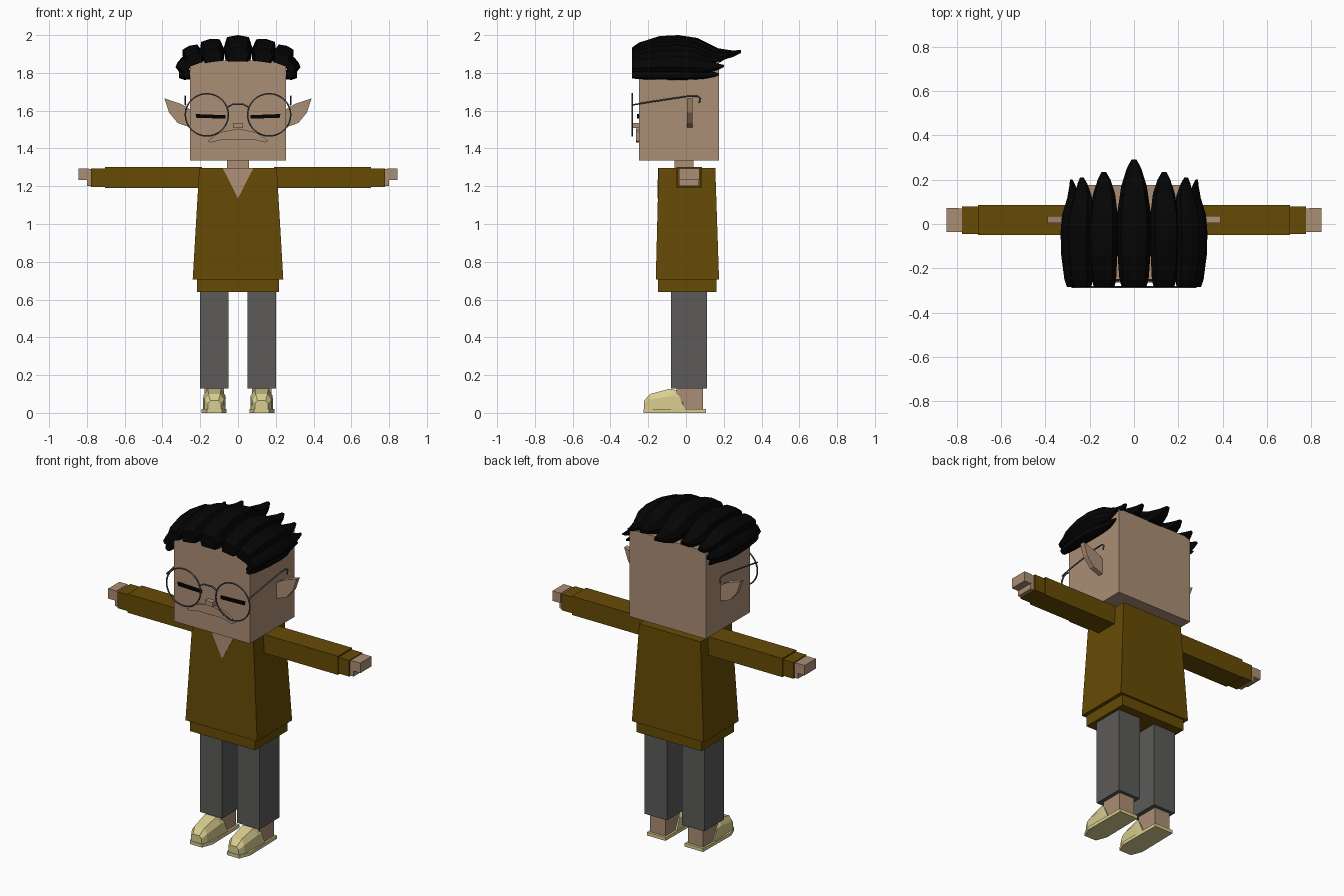
import bpy, bmesh, math
from mathutils import Vector, Matrix

cube = bpy.data.objects.get("Cube")
if cube:
    bpy.data.objects.remove(cube, do_unlink=True)


def material(name, rgb):
    m = bpy.data.materials.new(name)
    m.use_nodes = True
    col = tuple((c / 255) ** 2.2 for c in rgb) + (1,)
    m.diffuse_color = col
    m.node_tree.nodes["Principled BSDF"].inputs["Base Color"].default_value = col
    return m


SKIN = material("skin", (170, 141, 116))
SWEATER = material("olive_sweater", (102, 76, 14))
TROUSERS = material("grey_trousers", (92, 91, 90))
SHOE = material("cream_shoe", (216, 204, 142))
BLACK = material("black_hair", (13, 13, 13))
METAL = material("grey_metal", (82, 86, 92))


def make(name, bm, mat):
    bmesh.ops.recalc_face_normals(bm, faces=bm.faces)
    mesh = bpy.data.meshes.new(name)
    bm.to_mesh(mesh)
    bm.free()
    mesh.materials.append(mat)
    ob = bpy.data.objects.new(name, mesh)
    bpy.context.collection.objects.link(ob)
    return ob


def loft(name, rings, mat):
    """Skin a closed solid through rings of equal point count."""
    bm = bmesh.new()
    vs = [[bm.verts.new(p) for p in r] for r in rings]
    n = len(vs[0])
    for a, b in zip(vs, vs[1:]):
        for i in range(n):
            bm.faces.new((a[i], a[(i + 1) % n], b[(i + 1) % n], b[i]))
    bm.faces.new(vs[0])
    bm.faces.new(vs[-1])
    return make(name, bm, mat)


def rect(x0, x1, y0, y1, z):
    return [(x0, y0, z), (x1, y0, z), (x1, y1, z), (x0, y1, z)]


def box(name, x, y, z, mat):
    return loft(name, [rect(*x, *y, z[0]), rect(*x, *y, z[1])], mat)


def plate(name, outline, y0, y1, mat):
    """Extrude an (x, z) outline along y."""
    return loft(name, [[(x, y, z) for x, z in outline] for y in (y0, y1)], mat)


def mirrored(ob):
    """Add the matching part on the model's right."""
    mod = ob.modifiers.new("mirror", "MIRROR")
    mod.use_mirror_merge = False
    return ob


def wire(name, points, mat, radius=0.0045, cyclic=False):
    cu = bpy.data.curves.new(name, "CURVE")
    cu.dimensions = "3D"
    cu.bevel_depth = radius
    cu.bevel_resolution = 1
    sp = cu.splines.new("POLY")
    sp.points.add(len(points) - 1)
    for p, co in zip(sp.points, points):
        p.co = (*co, 1)
    sp.use_cyclic_u = cyclic
    cu.materials.append(mat)
    ob = bpy.data.objects.new(name, cu)
    bpy.context.collection.objects.link(ob)
    return ob


# Head, neck and ears
box("head", (-.255, .255), (-.25, .175), (1.335, 1.865), SKIN)
box("neck", (-.058, .058), (-.06, .04), (1.28, 1.345), SKIN)
ear = [(.25, 1.605), (.3, 1.635), (.39, 1.665), (.365, 1.59), (.32, 1.535), (.25, 1.51)]
mirrored(plate("ears", ear, .005, .035, SKIN))

# Face: closed eyes, nose and drooping upper lip
mirrored(plate("eyes", [(.065, 1.558), (.22, 1.562), (.225, 1.582), (.065, 1.576)], -.259, -.25, BLACK))
box("nose", (-.026, .026), (-.28, -.25), (1.508, 1.535), SKIN)
lip = [(-.16, 1.44), (-.1, 1.485), (0, 1.505), (.1, 1.485), (.16, 1.44),
       (.14, 1.432), (.08, 1.448), (-.08, 1.448), (-.14, 1.432)]
plate("upper_lip", lip, -.265, -.25, SKIN)

# Glasses
ring = [(.165 + .114 * math.cos(a), -.285, 1.578 + .112 * math.sin(a))
        for a in (math.tau * i / 32 for i in range(32))]
mirrored(wire("lens_rims", ring, METAL, cyclic=True))
temple = [(.278, -.285, 1.63), (.28, -.2, 1.645), (.28, 0, 1.675), (.28, .06, 1.677),
          (.28, .076, 1.665), (.28, .07, 1.64)]
mirrored(wire("glasses_arms", temple, METAL))
wire("glasses_bridge", [(-.06, -.285, 1.615), (-.03, -.285, 1.633), (.03, -.285, 1.633),
                        (.06, -.285, 1.615)], METAL)

# Hair locks: one tapering profile of (y, half width, bottom, top), swept back over the head
LOCK = [(-.285, .055, 0, .075), (-.25, .066, 0, .1), (-.14, .074, -.01, .135), (-.04, .078, -.01, .14),
        (.06, .074, -.01, .125), (.17, .058, 0, .07), (.25, .033, .025, .058), (.29, .012, .045, .062)]


def hair_lock(name, x, z, tilt, wide, high, back):
    turn = Matrix.Rotation(math.radians(tilt), 3, "Y")
    rings = []
    for y, w, lo, hi in LOCK:
        y = y if y < 0 else y * back / .29
        w, lo, hi = w * wide, lo * high, hi * high
        mid = lo + (hi - lo) * .5
        section = [(-.8 * w, lo), (.8 * w, lo), (w, mid), (.75 * w, hi - .07 * (hi - lo)),
                   (0, hi), (-.75 * w, hi - .07 * (hi - lo)), (-w, mid)]
        rings.append([turn @ Vector((u, 0, v)) + Vector((x, y, z)) for u, v in section])
    return loft(name, rings, BLACK)


hair_lock("hair_centre", 0, 1.86, 0, 1, 1, .29)
mirrored(hair_lock("hair_inner", .13, 1.858, 8, .85, .88, .235))
mirrored(hair_lock("hair_outer", .222, 1.845, 20, .72, .75, .21))
mirrored(hair_lock("hair_corner", .262, 1.822, 55, .55, .48, .2))
mirrored(hair_lock("hair_side", .255, 1.79, 85, .38, .42, .175))

# Sweater body, hem and neckline
loft("sweater_body", [rect(-.24, .24, -.16, .175, .705), rect(-.205, .205, -.145, .155, 1.297)], SWEATER)
box("sweater_hem", (-.218, .218), (-.147, .162), (.64, .72), SWEATER)
neckline = [(-.082, 1.2975), (.082, 1.2975), (0, 1.135)]
loft("neckline_skin", [[(x, -.145 - (1.297 - z) * .025 + d, z) for x, z in neckline]
                       for d in (-.003, .004)], SKIN)

# Arms and hands
mirrored(box("sleeves", (.19, .705), (-.05, .085), (1.19, 1.303), SWEATER))
mirrored(box("cuffs", (.7, .777), (-.045, .08), (1.197, 1.295), SWEATER))
mirrored(box("palms", (.77, .8), (-.036, .07), (1.2, 1.29), SKIN))
mirrored(box("fingers", (.79, .845), (-.036, .072), (1.233, 1.293), SKIN))

# Legs
mirrored(box("trouser_legs", (.05, .2), (-.08, .11), (.13, .65), TROUSERS))
mirrored(box("ankles", (.075, .178), (-.05, .09), (.02, .14), SKIN))

# Slippers: flared sole and a faceted toe cover
sole = [(.085, -.225), (.165, -.225), (.192, -.16), (.188, .105), (.064, .105), (.06, -.16)]
mirrored(loft("shoe_soles", [[(x, y, z) for x, y in sole] for z in (0, .02)], SHOE))
covers = []
for w, shoulder, top, front, lean in ((.035, .05, .065, -.222, 0), (.052, .07, .1, -.19, 0),
                                      (.06, .09, .128, -.085, .04), (.06, .085, .12, -.05, .05)):
    cx = .125
    covers.append([(cx - w, front + lean, .012), (cx - w * .98, front + lean * .3, shoulder),
                   (cx - w * .6, front, top), (cx + w * .6, front, top),
                   (cx + w * .98, front + lean * .3, shoulder), (cx + w, front + lean, .012)])
mirrored(loft("shoe_covers", covers, SHOE))
